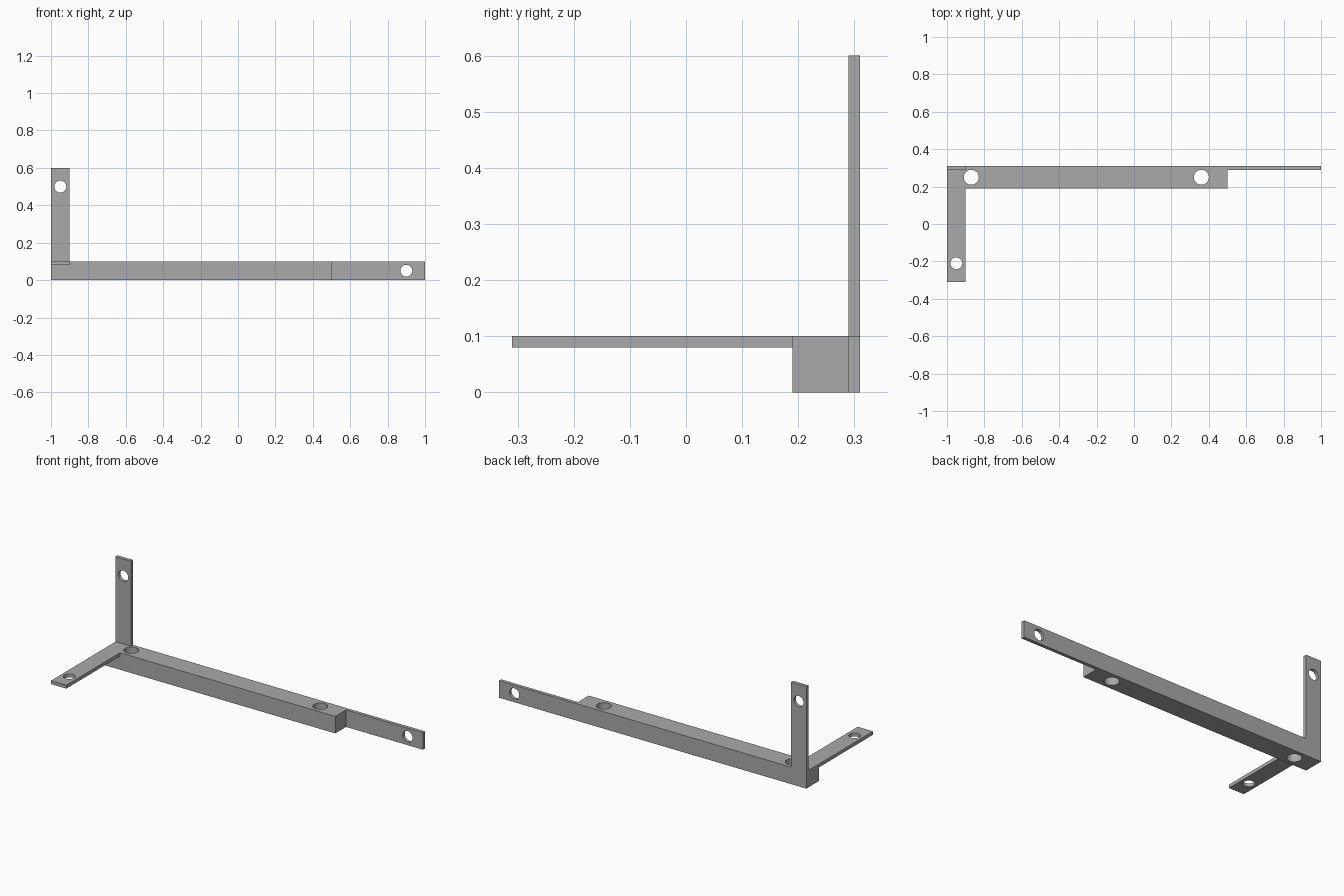
import bpy
from math import pi
from mathutils import Vector

old = bpy.data.objects.get("Cube")
if old:
    bpy.data.objects.remove(old, do_unlink=True)

grey = bpy.data.materials.new("steel_grey")
grey.use_nodes = True
colour = (0.4, 0.4, 0.4, 1)
grey.diffuse_color = colour
grey.node_tree.nodes["Principled BSDF"].inputs["Base Color"].default_value = colour


def box(name, low, high):
    """Axis-aligned block between two corners."""
    low, high = Vector(low), Vector(high)
    bpy.ops.mesh.primitive_cube_add(size=1, location=(low + high) / 2)
    ob = bpy.context.object
    ob.name = name
    ob.scale = high - low
    bpy.ops.object.transform_apply(location=True, rotation=True, scale=True)
    ob.data.materials.append(grey)
    return ob


def hole(centre, radius, axis):
    """Round cutter running along the y or z axis."""
    tilt = (pi / 2, 0, 0) if axis == "Y" else (0, 0, 0)
    bpy.ops.mesh.primitive_cylinder_add(vertices=48, radius=radius, depth=0.3,
                                        location=centre, rotation=tilt)
    ob = bpy.context.object
    ob.name = "hole_cutter"
    ob.hide_render = True
    ob.data.materials.append(grey)
    return ob


def combine(body, tool, operation):
    """Apply a boolean and discard the tool."""
    mod = body.modifiers.new("combine", "BOOLEAN")
    mod.operation = operation
    mod.solver = "EXACT"
    mod.object = tool
    bpy.context.view_layer.objects.active = body
    bpy.ops.object.modifier_apply(modifier=mod.name)
    bpy.data.objects.remove(tool, do_unlink=True)


# Main bar with three thin tabs merged into one solid
bracket = box("mounting_bracket", (-1, 0.19, 0), (0.5, 0.31, 0.1))
tabs = [
    box("end_tab", (0.4, 0.29, 0), (1, 0.31, 0.1)),
    box("upright_tab", (-1, 0.29, 0.05), (-0.9, 0.31, 0.6)),
    box("front_tab", (-1, -0.31, 0.08), (-0.9, 0.25, 0.1)),
]
for tab in tabs:
    combine(bracket, tab, "UNION")

# Bolt holes through the bar, then the smaller ones in the tabs
holes = [
    hole((-0.87, 0.25, 0.05), 0.04, "Z"),
    hole((0.36, 0.25, 0.05), 0.04, "Z"),
    hole((0.9, 0.3, 0.05), 0.032, "Y"),
    hole((-0.95, 0.3, 0.5), 0.032, "Y"),
    hole((-0.95, -0.21, 0.09), 0.032, "Z"),
]
for cutter in holes:
    combine(bracket, cutter, "DIFFERENCE")

# Smooth hole walls, crisp edges
bpy.ops.object.select_all(action="DESELECT")
bracket.select_set(True)
bpy.context.view_layer.objects.active = bracket
bpy.ops.object.shade_smooth_by_angle(angle=pi / 6)
